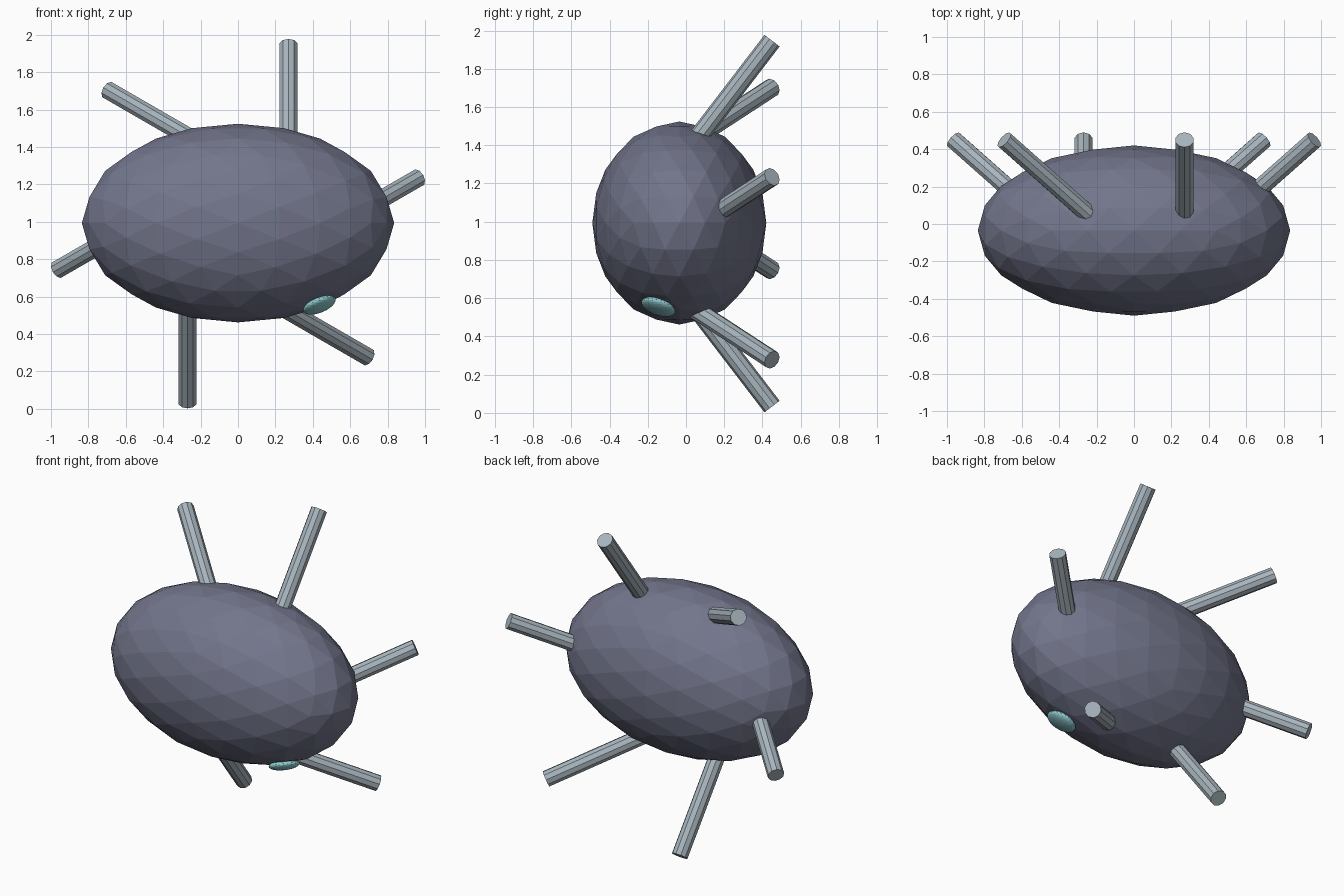
import bpy
import math
from mathutils import Matrix, Vector

cube = bpy.data.objects.get("Cube")
if cube:
    bpy.data.objects.remove(cube, do_unlink=True)


def make_material(name, rgb):
    mat = bpy.data.materials.new(name)
    mat.use_nodes = True
    color = (*rgb, 1.0)
    mat.diffuse_color = color
    mat.node_tree.nodes["Principled BSDF"].inputs["Base Color"].default_value = color
    return mat


slate = make_material("slate violet", (0.17, 0.18, 0.26))
steel = make_material("pale steel", (0.39, 0.46, 0.51))
teal = make_material("soft teal", (0.28, 0.61, 0.64))

CENTER = Vector((0, 0, 0.99))


def ellipsoid(name, matrix, mat):
    """Faceted ball with its two-fold axes lined up with x, y and z."""
    bpy.ops.mesh.primitive_ico_sphere_add(subdivisions=3, radius=1)
    obj = bpy.context.object
    obj.name = name
    align = Matrix.Rotation(-math.radians(31.717), 4, 'Y')
    obj.data.transform(matrix @ align)
    obj.data.materials.append(mat)
    return obj


# Body
body_pos = Vector((0, -0.035, 0.993))
body_size = Vector((0.835, 0.455, 0.531))
ellipsoid("body", Matrix.LocRotScale(body_pos, None, body_size), slate)

# Small flattened lens lying on the underside of the body
lens_pos = Vector((0.435, -0.145, 0.555))
offset = lens_pos - body_pos
normal = Vector([o / s ** 2 for o, s in zip(offset, body_size)])
lens_size = Vector((0.093, 0.093, 0.032))
ellipsoid("lens", Matrix.LocRotScale(lens_pos, normal.to_track_quat('Z', 'Y'), lens_size), teal)

# Six rods leaning backwards, repeated around the front-to-back axis
root = Vector((0.27, -0.13, 0.2))
tip = Vector((0.27, 0.45, 0.957))
for i in range(6):
    turn = Matrix.Rotation(math.radians(60 * i), 3, 'Y')
    start, end = turn @ root, turn @ tip
    axis = end - start
    bpy.ops.mesh.primitive_cylinder_add(vertices=10, radius=0.05, depth=axis.length)
    rod = bpy.context.object
    rod.name = f"rod_{i + 1}"
    rod.location = CENTER + (start + end) / 2
    # Same roll for every rod
    rod.rotation_euler = (turn @ (tip - root).to_track_quat('Z', 'Y').to_matrix()).to_euler()
    rod.data.materials.append(steel)
